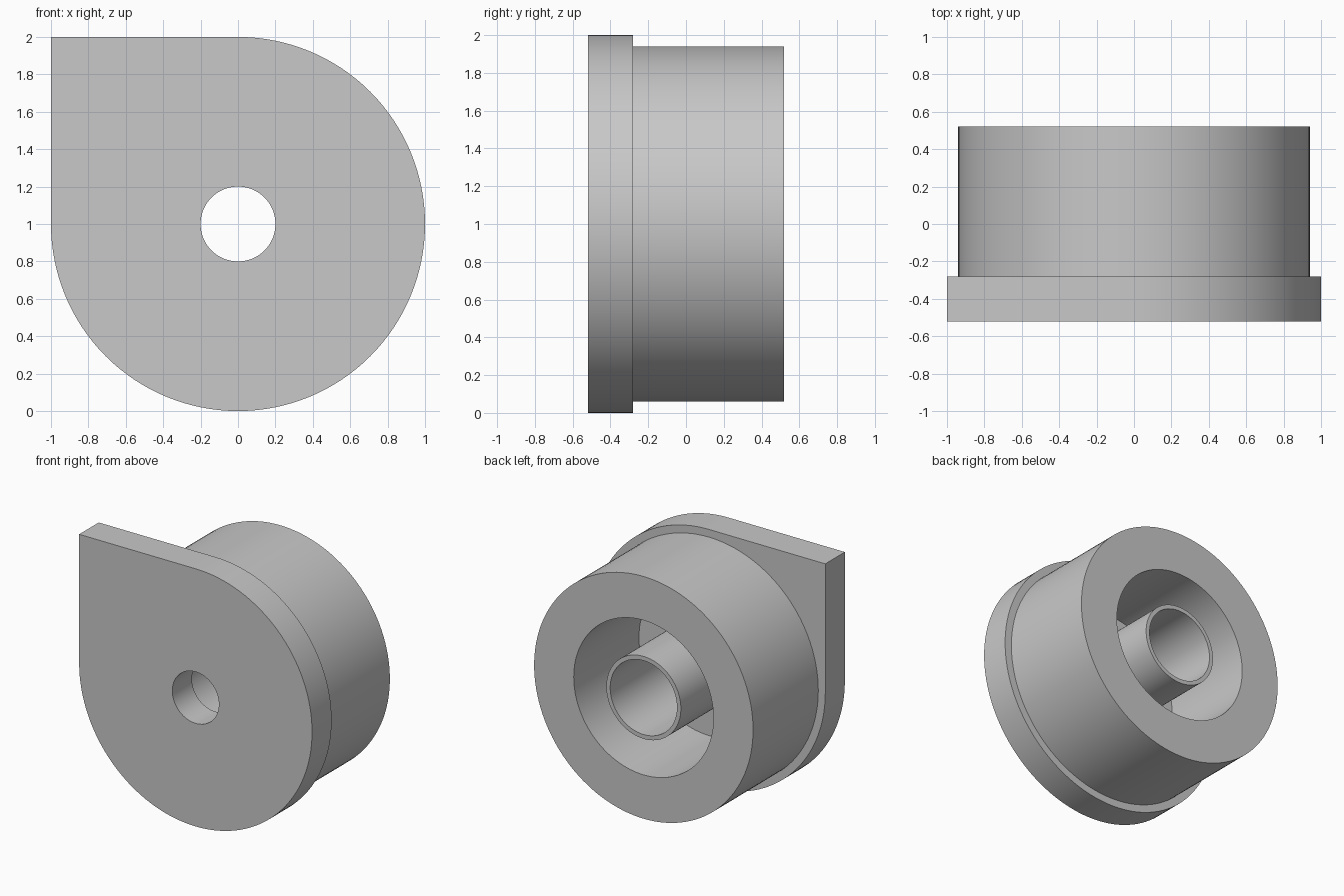
import bpy
import bmesh
from math import sin, cos, tau, radians

SEGMENTS = 128
CENTRE_Z = 1.0

cube = bpy.data.objects.get("Cube")
if cube:
    bpy.data.objects.remove(cube, do_unlink=True)

grey = bpy.data.materials.new("plain grey")
grey.use_nodes = True
colour = (0.58, 0.58, 0.58, 1)
grey.diffuse_color = colour
grey.node_tree.nodes["Principled BSDF"].inputs["Base Color"].default_value = colour


def round_point(radius, angle):
    return radius * cos(angle), radius * sin(angle)


def teardrop_point(radius, angle):
    """Circle whose upper quadrant on the -x side is a square corner."""
    c, s = cos(angle), sin(angle)
    if c < 0 < s:
        radius /= max(-c, s)
    return radius * c, radius * s


def hollow_part(name, outer, inner, front, back, outline=round_point):
    """Closed tube along y with a chosen outer outline and a round bore."""
    bm = bmesh.new()
    section = [(outer, front, outline), (outer, back, outline),
               (inner, back, round_point), (inner, front, round_point)]
    loops = []
    for radius, y, shape in section:
        loop = []
        for i in range(SEGMENTS):
            x, z = shape(radius, tau * i / SEGMENTS)
            loop.append(bm.verts.new((x, y, z + CENTRE_Z)))
        loops.append(loop)
    for a, b in zip(loops, loops[1:] + loops[:1]):
        for i in range(SEGMENTS):
            j = (i + 1) % SEGMENTS
            bm.faces.new((a[i], a[j], b[j], b[i]))
    bmesh.ops.recalc_face_normals(bm, faces=bm.faces)
    mesh = bpy.data.meshes.new(name)
    bm.to_mesh(mesh)
    bm.free()
    mesh.materials.append(grey)
    obj = bpy.data.objects.new(name, mesh)
    bpy.context.collection.objects.link(obj)
    bpy.ops.object.select_all(action="DESELECT")
    obj.select_set(True)
    bpy.context.view_layer.objects.active = obj
    bpy.ops.object.shade_smooth_by_angle(angle=radians(30))
    return obj


PLATE_FRONT, PLATE_BACK, REAR = -0.52, -0.28, 0.52
SEAT = PLATE_BACK - 0.01  # ring and tube are sunk slightly into the plate

# Front plate with one square corner and a small through hole
hollow_part("front_plate", 1.0, 0.2, PLATE_FRONT, PLATE_BACK, teardrop_point)
# Thick housing ring behind the plate
hollow_part("housing_ring", 0.94, 0.6, SEAT, REAR)
# Thin tube around the hole, flush with the ring's rear face
hollow_part("centre_tube", 0.32, 0.287, SEAT, REAR)
